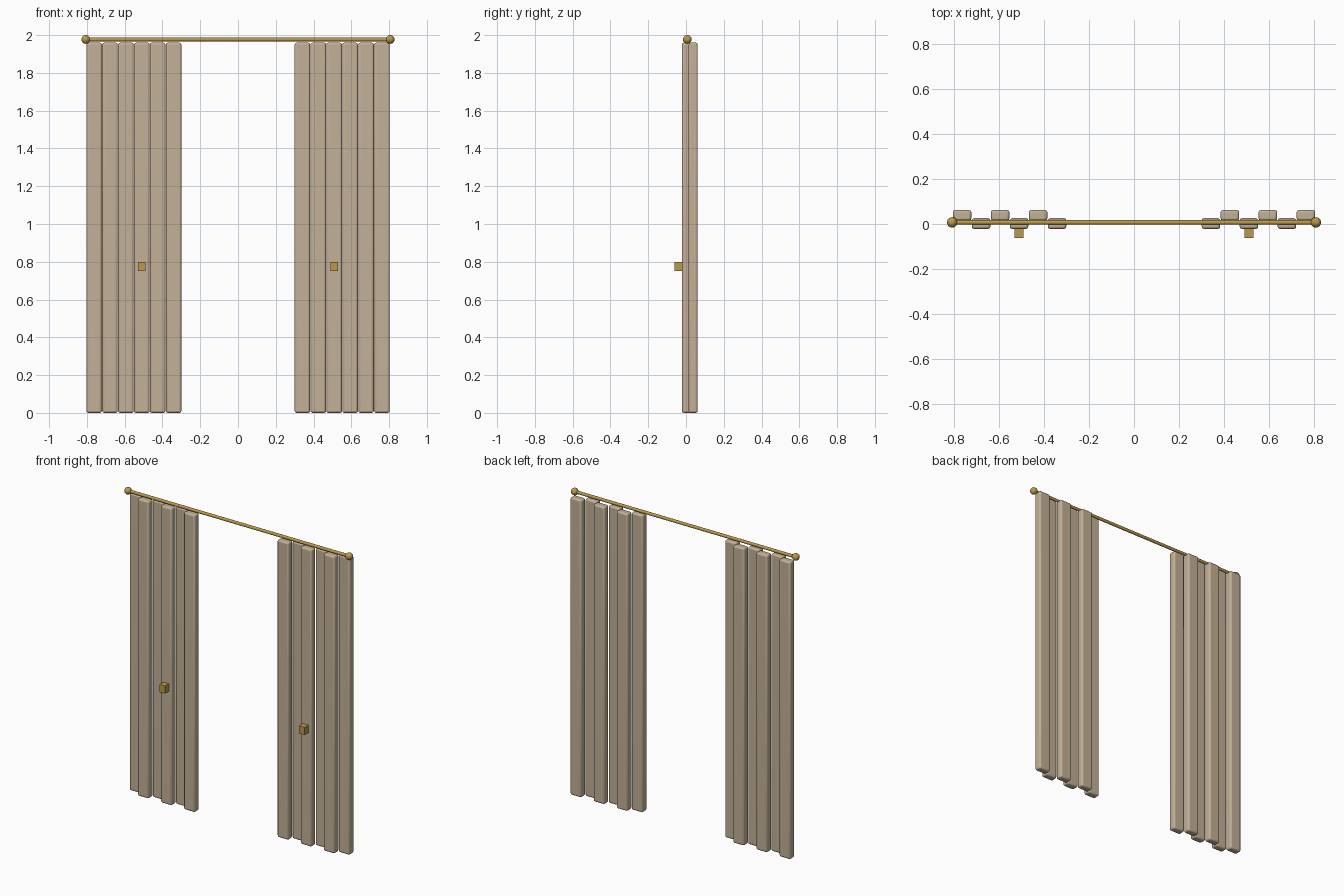
import bpy
import math

if "Cube" in bpy.data.objects:
    bpy.data.objects.remove(bpy.data.objects["Cube"])


def material(name, color):
    m = bpy.data.materials.new(name)
    m.diffuse_color = color
    m.use_nodes = True
    m.node_tree.nodes["Principled BSDF"].inputs["Base Color"].default_value = m.diffuse_color
    return m


fabric = material("fabric", (0.55, 0.44, 0.31, 1))
brass = material("brass", (0.50, 0.32, 0.07, 1))


def finish(name, mat, smooth=True):
    ob = bpy.context.object
    ob.name = name
    ob.data.materials.append(mat)
    if smooth:
        bpy.ops.object.shade_smooth_by_angle(angle=math.radians(40))
    return ob


def box(name, lo, hi, mat, bevel=0.0):
    bpy.ops.mesh.primitive_cube_add(size=1, location=[(a + b) / 2 for a, b in zip(lo, hi)])
    bpy.context.object.scale = [b - a for a, b in zip(lo, hi)]
    bpy.ops.object.transform_apply(location=False, rotation=False, scale=True)
    if bevel:
        mod = bpy.context.object.modifiers.new("bevel", "BEVEL")
        mod.width = bevel
        mod.segments = 3
    return finish(name, mat, smooth=bool(bevel))


ROD_Y, ROD_Z = 0.007, 1.977
PITCH, WIDTH, OUTER = 0.0842, 0.082, 0.803

# Curtain rod
bpy.ops.mesh.primitive_cylinder_add(vertices=24, radius=0.01, depth=1.61,
                                    location=(0, ROD_Y, ROD_Z),
                                    rotation=(0, math.pi / 2, 0))
finish("curtain_rod", brass)

for side, label in ((-1, "left"), (1, "right")):
    # Ball finial at the rod end
    bpy.ops.mesh.primitive_uv_sphere_add(segments=24, ring_count=12, radius=0.023,
                                         location=(side * 0.806, ROD_Y, ROD_Z))
    finish(f"{label}_finial", brass)

    # Pleats alternate back and front, starting at the outer edge
    for i in range(6):
        x = side * (OUTER - WIDTH / 2 - i * PITCH)
        y0 = 0.014 if i % 2 == 0 else -0.022
        box(f"{label}_pleat_{i + 1}", (x - WIDTH / 2, y0, 0),
            (x + WIDTH / 2, y0 + 0.048, 1.96), fabric, 0.011)

    # Tieback knob on the front
    x = side * 0.509
    box(f"{label}_tieback", (x - 0.02, -0.062, 0.75), (x + 0.02, -0.02, 0.80), brass)
